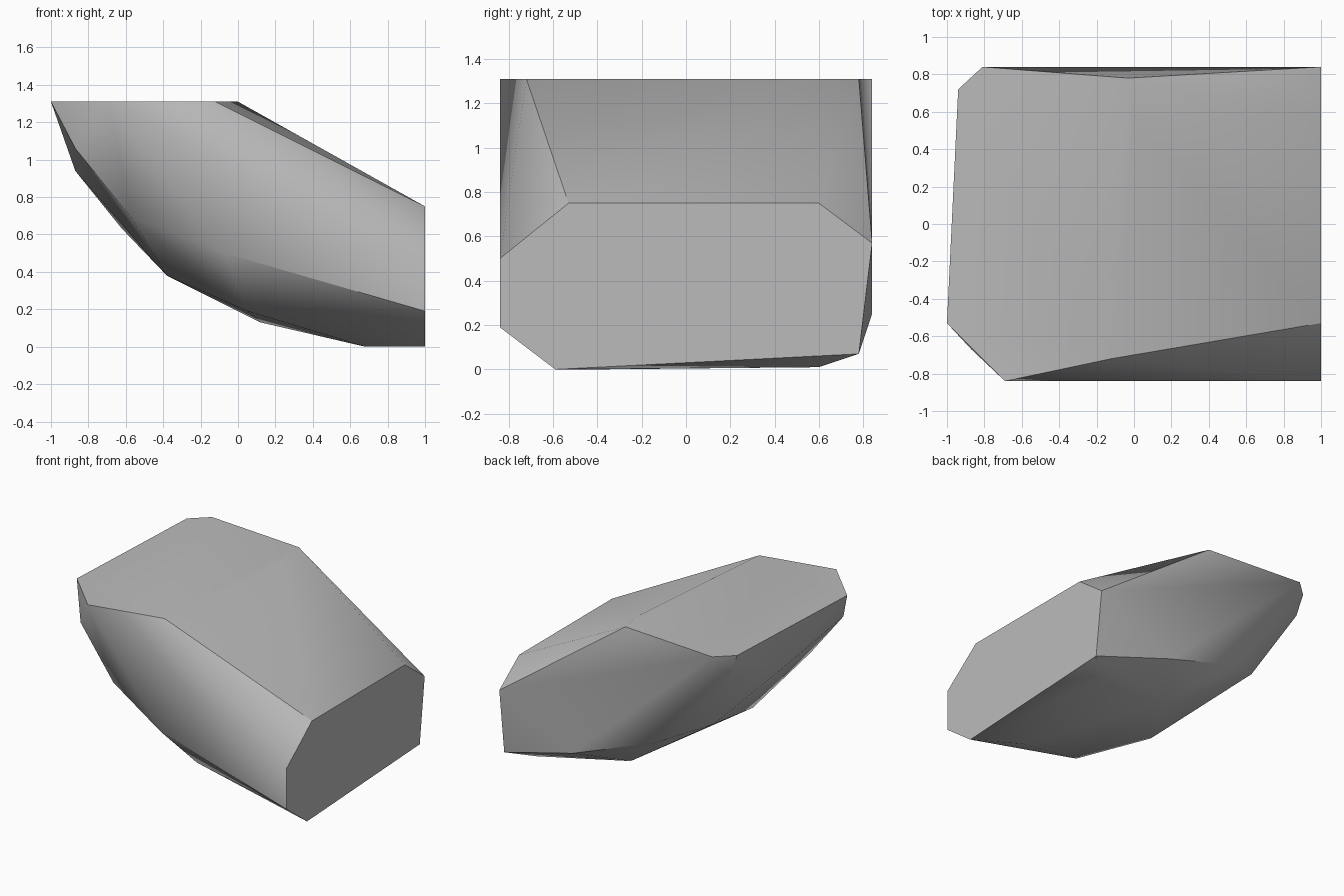
import bpy
import bmesh
import math

if "Cube" in bpy.data.objects:
    bpy.data.objects.remove(bpy.data.objects["Cube"], do_unlink=True)

TOP = 1.31

# Flat cut end: (y, z) outline at x = 1
end_outline = [(-.84, .5), (-.84, .19), (-.59, 0), (.78, .07),
               (.84, .57), (.6, .75), (-.53, .75)]

# Flat top: (x, y) outline
top_outline = [(-1, -.53), (-.94, .72), (-.81, .84), (-.12, .78),
               (-.03, .78), (0, .55), (-.12, -.72), (-.69, -.84)]

# Corners of the faceted front, back and underside
corners = [(-.87, -.67, 1.06), (-.57, -.7, .69), (-.07, -.84, .5),
           (.05, -.57, .19), (-.38, -.27, .38), (-.87, .1, .94),
           (-.87, .73, 1.11), (-.62, .54, .63), (-.26, .77, .47),
           (.38, .84, .25), (.12, .5, .13), (.85, .6, .01), (.68, -.4, 0)]

points = [(1, y, z) for y, z in end_outline]
points += [(x, y, TOP) for x, y in top_outline]
points += corners

# Wrap the corners in one closed stone surface
bm = bmesh.new()
for p in points:
    bm.verts.new(p)
hull = bmesh.ops.convex_hull(bm, input=bm.verts)
loose = {g for g in hull["geom_interior"] + hull["geom_unused"]
         if isinstance(g, bmesh.types.BMVert)}
bmesh.ops.delete(bm, geom=list(loose), context='VERTS')
bmesh.ops.dissolve_limit(bm, angle_limit=math.radians(1),
                         verts=bm.verts, edges=bm.edges)
bmesh.ops.recalc_face_normals(bm, faces=bm.faces)
mesh = bpy.data.meshes.new("rock")
bm.to_mesh(mesh)
bm.free()
rock = bpy.data.objects.new("rock", mesh)
bpy.context.collection.objects.link(rock)

# Plain grey stone
stone = bpy.data.materials.new("stone_grey")
stone.use_nodes = True
color = (.5, .5, .5, 1)
stone.diffuse_color = color
stone.node_tree.nodes["Principled BSDF"].inputs["Base Color"].default_value = color
mesh.materials.append(stone)

# Soft facets, crisp main edges
bpy.ops.object.select_all(action='DESELECT')
rock.select_set(True)
bpy.context.view_layer.objects.active = rock
bpy.ops.object.shade_smooth_by_angle(angle=math.radians(32))
